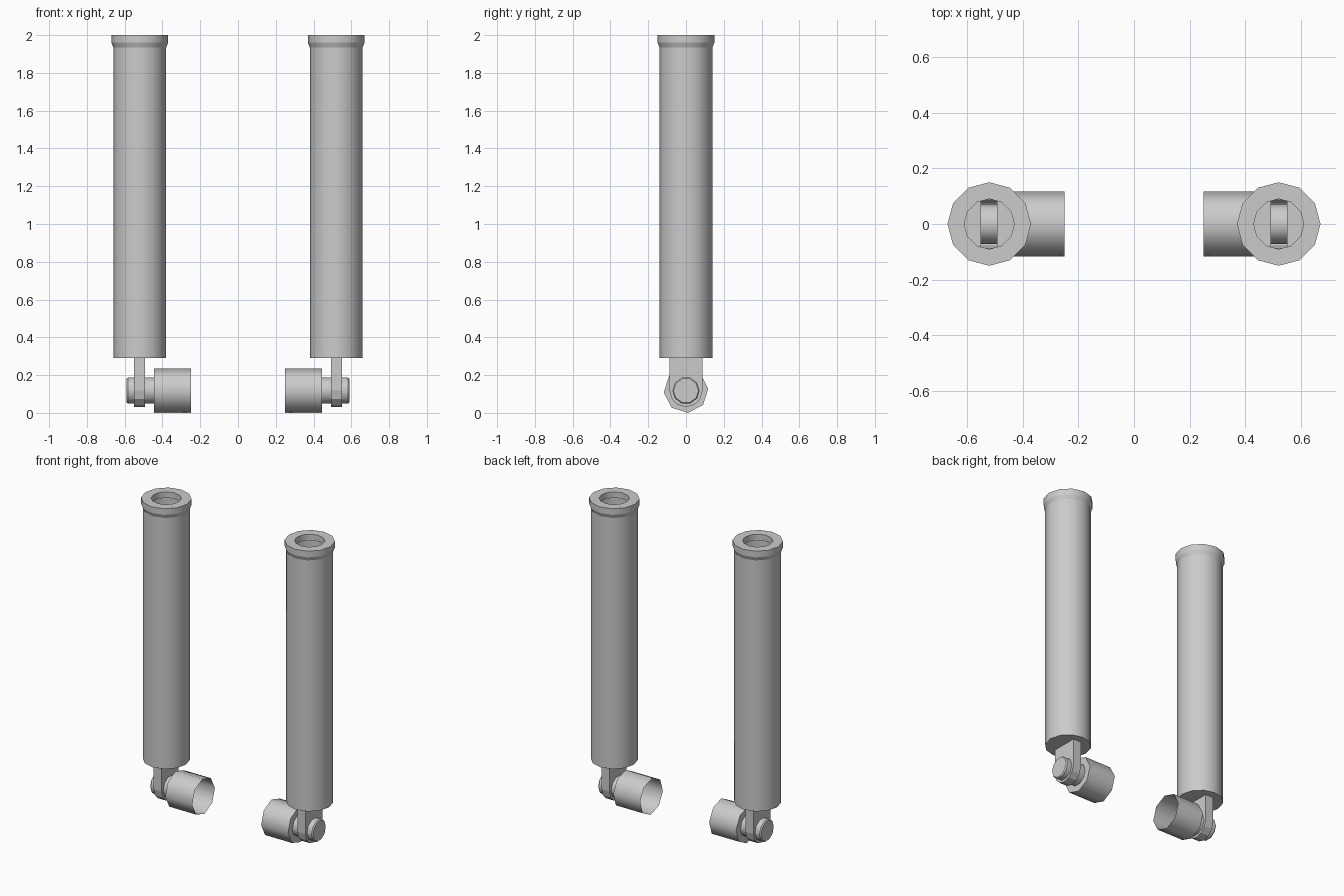
import bpy, bmesh
from math import sin, cos, pi, radians

if "Cube" in bpy.data.objects:
    bpy.data.objects.remove(bpy.data.objects["Cube"])

CX, PIN_Z = -0.52, 0.118     # left tube axis, pin height


def finish(name, bm):
    """Make an object from bm, mirrored to the other side."""
    me = bpy.data.meshes.new(name)
    bm.to_mesh(me)
    bm.free()
    ob = bpy.data.objects.new(name, me)
    bpy.context.collection.objects.link(ob)
    mod = ob.modifiers.new("mirror", 'MIRROR')
    mod.use_axis = (True, False, False)
    mod.use_clip = False
    mod.use_mirror_merge = False
    return ob


def lathe(bm, profile, sides, place, rot=0.0):
    """Turn (radius, along) points; ring edges stay sharp, sides smooth."""
    rings = []
    for r, h in profile:
        rings.append([bm.verts.new(place(r * cos(rot + 2 * pi * i / sides),
                                         r * sin(rot + 2 * pi * i / sides), h))
                      for i in range(sides)])
    for a, b in zip(rings, rings[1:]):
        for i in range(sides):
            j = (i + 1) % sides
            bm.faces.new((a[i], a[j], b[j], b[i])).smooth = True
    for ring in rings:
        for i in range(sides):
            bm.edges.get((ring[i], ring[(i + 1) % sides])).smooth = False
    return rings


def upright(u, v, h):
    return (CX + u, v, h)


def along_x(u, v, h):
    return (h, u, PIN_Z + v)


# Hollow tube with flared collar and short inner lip
bm = bmesh.new()
rings = lathe(bm, [(0.14, 0.29), (0.14, 1.935), (0.15, 1.96), (0.15, 2.0),
                   (0.09, 2.0), (0.09, 1.96)], 12, upright)
# Bottom plate with a slot where the hollow lug joins
X0, X1, W = -0.55, -0.492, 0.087
slot = [bm.verts.new((x, y, 0.29)) for x, y in
        ((X0, -W), (X1, -W), (X1, W), (X0, W))]
edges = [bm.edges.new((slot[i], slot[(i + 1) % 4])) for i in range(4)]
edges += [bm.edges.get((rings[0][i], rings[0][(i + 1) % 12])) for i in range(12)]
bmesh.ops.triangle_fill(bm, edges=edges, use_beauty=True, normal=(0, 0, -1))
bmesh.ops.recalc_face_normals(bm, faces=bm.faces[:])
finish("tube", bm)

# Lug: flat plate with rounded lower end, open at the top
bm = bmesh.new()
outline = [(-W, 0.29)]
outline += [(W * cos(radians(a)), PIN_Z + W * sin(radians(a)))
            for a in range(180, 361, 30)]
outline += [(W, 0.29)]
left = [bm.verts.new((X0, y, z)) for y, z in outline]
right = [bm.verts.new((X1, y, z)) for y, z in outline]
bm.faces.new(left)
bm.faces.new(right)
for i in range(len(outline) - 1):
    bm.faces.new((left[i], left[i + 1], right[i + 1], right[i]))
bmesh.ops.recalc_face_normals(bm, faces=bm.faces[:])
finish("lug", bm)

# Pin through the lug
bm = bmesh.new()
rings = lathe(bm, [(0.066, -0.59), (0.072, -0.583), (0.072, -0.445)], 10, along_x)
bm.faces.new(rings[0])
bmesh.ops.recalc_face_normals(bm, faces=bm.faces[:])
finish("pin", bm)

# Eight-sided sleeve, closed at the lug and open toward the middle
bm = bmesh.new()
rings = lathe(bm, [(0.118, -0.445), (0.118, -0.25)], 8, along_x, radians(5))
bm.faces.new(rings[0])
bmesh.ops.recalc_face_normals(bm, faces=bm.faces[:])
finish("sleeve", bm)
